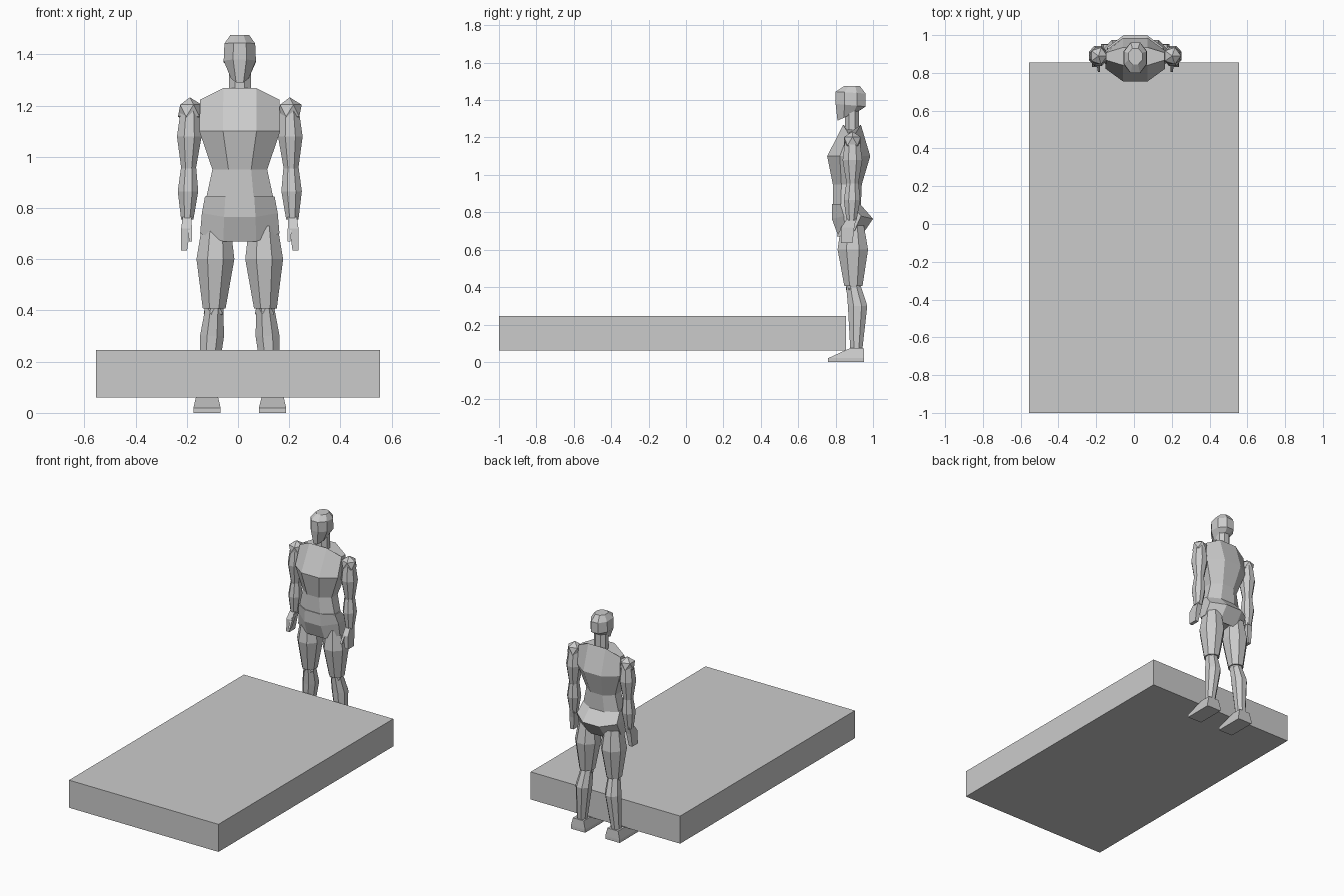
import bpy, bmesh
from math import cos, sin, pi
from mathutils import Matrix, Vector

cube = bpy.data.objects.get("Cube")
if cube:
    bpy.data.objects.remove(cube, do_unlink=True)

colour = (.6, .6, .6, 1)
grey = bpy.data.materials.new("light grey")
grey.use_nodes = True
grey.diffuse_color = colour
grey.node_tree.nodes["Principled BSDF"].inputs["Base Color"].default_value = colour

figure_middle = Vector((.007, 0, 0))


def finish(name, bm):
    bmesh.ops.recalc_face_normals(bm, faces=bm.faces)
    mesh = bpy.data.meshes.new(name)
    bm.to_mesh(mesh)
    bm.free()
    mesh.materials.append(grey)
    part = bpy.data.objects.new(name, mesh)
    bpy.context.collection.objects.link(part)
    return part


def ring(height, width, front, back, x=0, sides=8, drop=0, rise=0):
    """Flat-sided loop; width is half the breadth, drop lowers its flanks,
    rise lifts its back edge."""
    points = []
    for i in range(sides):
        angle = (i + .5) * 2 * pi / sides
        across = cos(angle) / cos(pi / sides)
        depth = .5 + sin(angle) / cos(pi / sides) / 2
        z = height + rise * depth
        if abs(across) > .9:
            z -= drop
        points.append(Vector((x + across * width, front + depth * (back - front), z)))
    return points


def skin(name, rings, middle=figure_middle):
    """Join consecutive loops with quads and cap both ends."""
    bm = bmesh.new()
    loops = [[bm.verts.new(point + middle) for point in loop] for loop in rings]
    for lower, upper in zip(loops, loops[1:]):
        for i in range(len(lower)):
            bm.faces.new((lower[i - 1], lower[i], upper[i], upper[i - 1]))
    bm.faces.new(loops[0])
    bm.faces.new(loops[-1])
    return finish(name, bm)


def limb(name, top, bottom, radius, belly, set_back=0):
    """Spindle between two joints, fullest at the belly fraction."""
    fullest = top.lerp(bottom, belly) + Vector((0, set_back, 0))
    rings = []
    for place, share in ((top, .75), (fullest, 1), (bottom, .6)):
        width = radius * share
        depth = width * 1.1
        rings.append(ring(height=place.z, width=width, x=place.x,
                          front=place.y - depth, back=place.y + depth))
    return skin(name, rings)


def joint(name, centre, radius):
    bm = bmesh.new()
    bmesh.ops.create_icosphere(bm, subdivisions=1, radius=radius,
                               matrix=Matrix.Translation(centre + figure_middle))
    return finish(name, bm)


# Slab
slab_plan = dict(width=.555, front=-1, back=.855, sides=4)
skin("slab", [ring(height=.06, **slab_plan), ring(height=.245, **slab_plan)],
     middle=Vector())

# Head and neck
skin("head", [
    ring(height=1.29, width=.035, front=.81, back=.93, rise=.055),
    ring(height=1.38, width=.063, front=.8, back=.96, rise=-.015),
    ring(height=1.445, width=.06, front=.8, back=.96, rise=-.01),
    ring(height=1.475, width=.037, front=.845, back=.93),
])
neck_plan = dict(width=.043, front=.85, back=.925)
skin("neck", [ring(height=1.24, **neck_plan), ring(height=1.38, **neck_plan)])

# Trunk
skin("torso", [
    ring(height=.835, width=.132, front=.785, back=.935),
    ring(height=.95, width=.107, front=.785, back=.94),
    ring(height=1.1, width=.158, front=.755, back=.985),
    ring(height=1.268, width=.155, front=.84, back=.935, drop=.045),
])
skin("pelvis", [
    ring(height=.67, width=.155, front=.815, back=.935, drop=-.03),
    ring(height=.765, width=.148, front=.78, back=1, drop=-.015),
    ring(height=.845, width=.136, front=.78, back=.93),
])

for label, side in (("left_", 1), ("right_", -1)):
    # Arm
    shoulder = Vector((side * .195, .89, 1.18))
    elbow = Vector((side * .2, .89, .955))
    wrist = Vector((side * .205, .885, .755))
    joint(label + "shoulder", shoulder, radius=.052)
    limb(label + "upper_arm", shoulder, elbow, radius=.048, belly=.45)
    joint(label + "elbow", elbow, radius=.033)
    limb(label + "forearm", elbow, wrist, radius=.04, belly=.45)

    # Hand
    skin(label + "hand", [
        ring(height=.635, width=.012, front=.83, back=.89, x=side * .218, sides=4),
        ring(height=.72, width=.018, front=.83, back=.9, x=side * .211, sides=4),
        ring(height=.765, width=.018, front=.86, back=.91, x=wrist.x, sides=4),
    ])
    skin(label + "thumb", [
        ring(height=.67, width=.006, front=.805, back=.825, x=side * .192, sides=4),
        ring(height=.75, width=.009, front=.85, back=.885, x=side * .197, sides=4),
    ])

    # Leg
    hip = Vector((side * .092, .89, .73))
    knee = Vector((side * .1, .895, .407))
    ankle = Vector((side * .128, .91, .05))
    limb(label + "thigh", hip, knee, radius=.074, belly=.4)
    joint(label + "knee", knee, radius=.046)
    limb(label + "shin", knee, ankle, radius=.047, belly=.3, set_back=.018)

    # Foot
    sole_plan = dict(width=.053, front=.76, back=.953, x=ankle.x, sides=4)
    skin(label + "foot", [
        ring(height=0, **sole_plan),
        ring(height=.02, **sole_plan),
        ring(height=.075, width=.04, front=.88, back=.95, x=ankle.x, sides=4),
    ])
